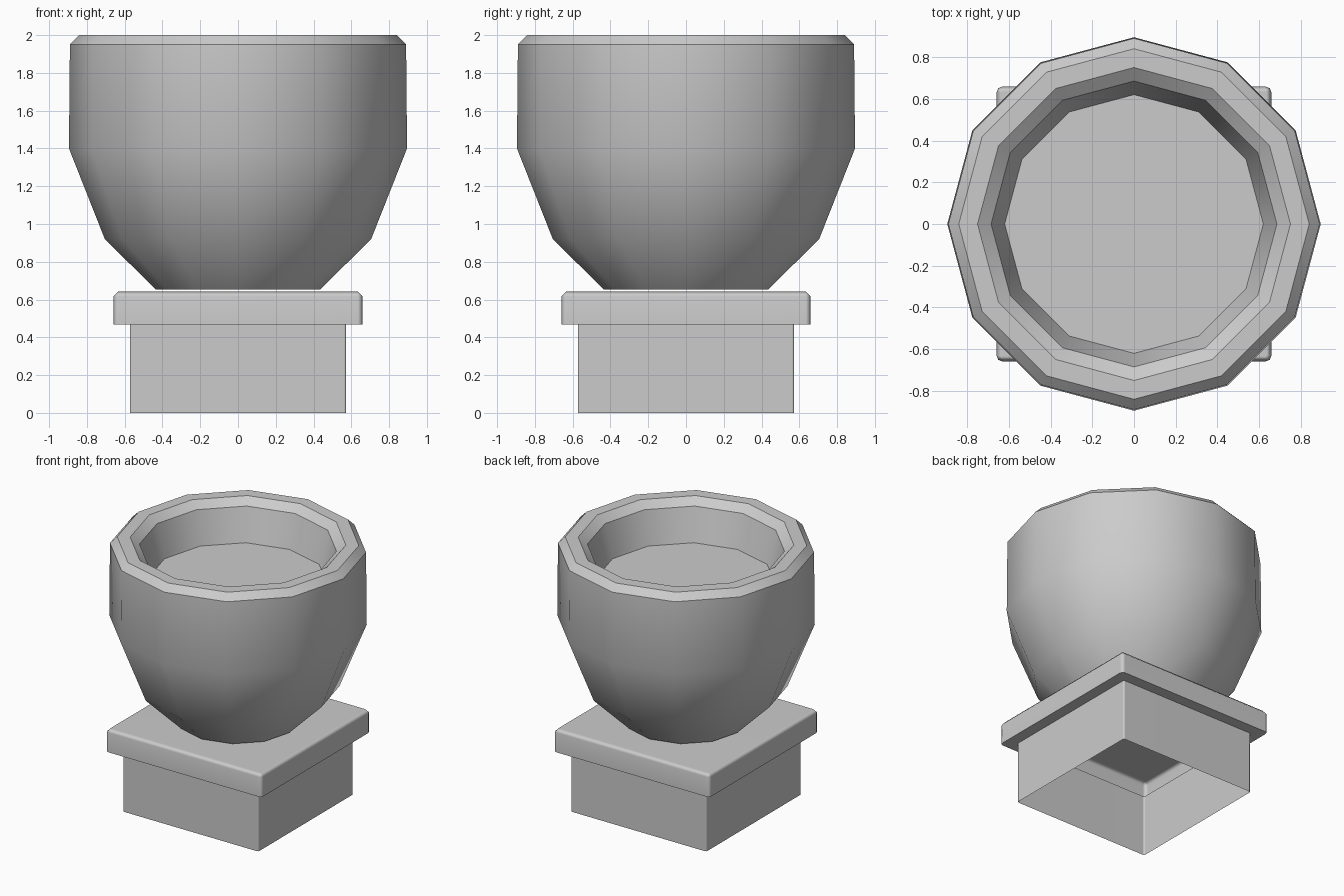
import bpy, bmesh
from math import sin, cos, pi, radians

if "Cube" in bpy.data.objects:
    bpy.data.objects.remove(bpy.data.objects["Cube"])


def round_ring(r, z, sides=12):
    return [(r * cos(2 * pi * i / sides), r * sin(2 * pi * i / sides), z) for i in range(sides)]


def square_ring(half, z, rad, seg=2):
    pts = []
    c = half - rad
    for k, (sx, sy) in enumerate([(1, 1), (-1, 1), (-1, -1), (1, -1)]):
        for j in range(seg + 1):
            a = pi / 2 * (k + j / seg)
            pts.append((sx * c + rad * cos(a), sy * c + rad * sin(a), z))
    return pts


def loft(name, rings, smooth_angle, close_start, weighted=False):
    bm = bmesh.new()
    loops = [[bm.verts.new(p) for p in ring] for ring in rings]
    n = len(loops[0])
    for a, b in zip(loops, loops[1:]):
        for i in range(n):
            j = (i + 1) % n
            bm.faces.new((a[i], a[j], b[j], b[i]))
    if close_start:
        bm.faces.new(loops[0][::-1])
    bm.faces.new(loops[-1])
    mesh = bpy.data.meshes.new(name)
    bm.to_mesh(mesh)
    bm.free()
    ob = bpy.data.objects.new(name, mesh)
    bpy.context.collection.objects.link(ob)
    bpy.ops.object.select_all(action='DESELECT')
    ob.select_set(True)
    bpy.context.view_layer.objects.active = ob
    bpy.ops.object.shade_smooth_by_angle(angle=radians(smooth_angle))
    if weighted:
        mod = ob.modifiers.new("flat_panels", 'WEIGHTED_NORMAL')
        mod.keep_sharp = True
    return ob


# Twelve-sided bowl: outer wall, chamfered rim, shallow inner wall and floor
bowl_profile = [(0.435, 0.653), (0.705, 0.92), (0.895, 1.40), (0.89, 1.95), (0.84, 2.0),
                (0.75, 2.0), (0.685, 1.95), (0.62, 1.70)]
loft("bowl", [round_ring(r, z) for r, z in bowl_profile], 35, True)

# Hollow square pedestal with overhanging cap, open underneath
pedestal_profile = [(0.573, 0.0, 0.012), (0.573, 0.468, 0.012), (0.658, 0.468, 0.025),
                    (0.658, 0.618, 0.025), (0.634, 0.643, 0.006)]
loft("pedestal", [square_ring(*p) for p in pedestal_profile], 50, False, True)
